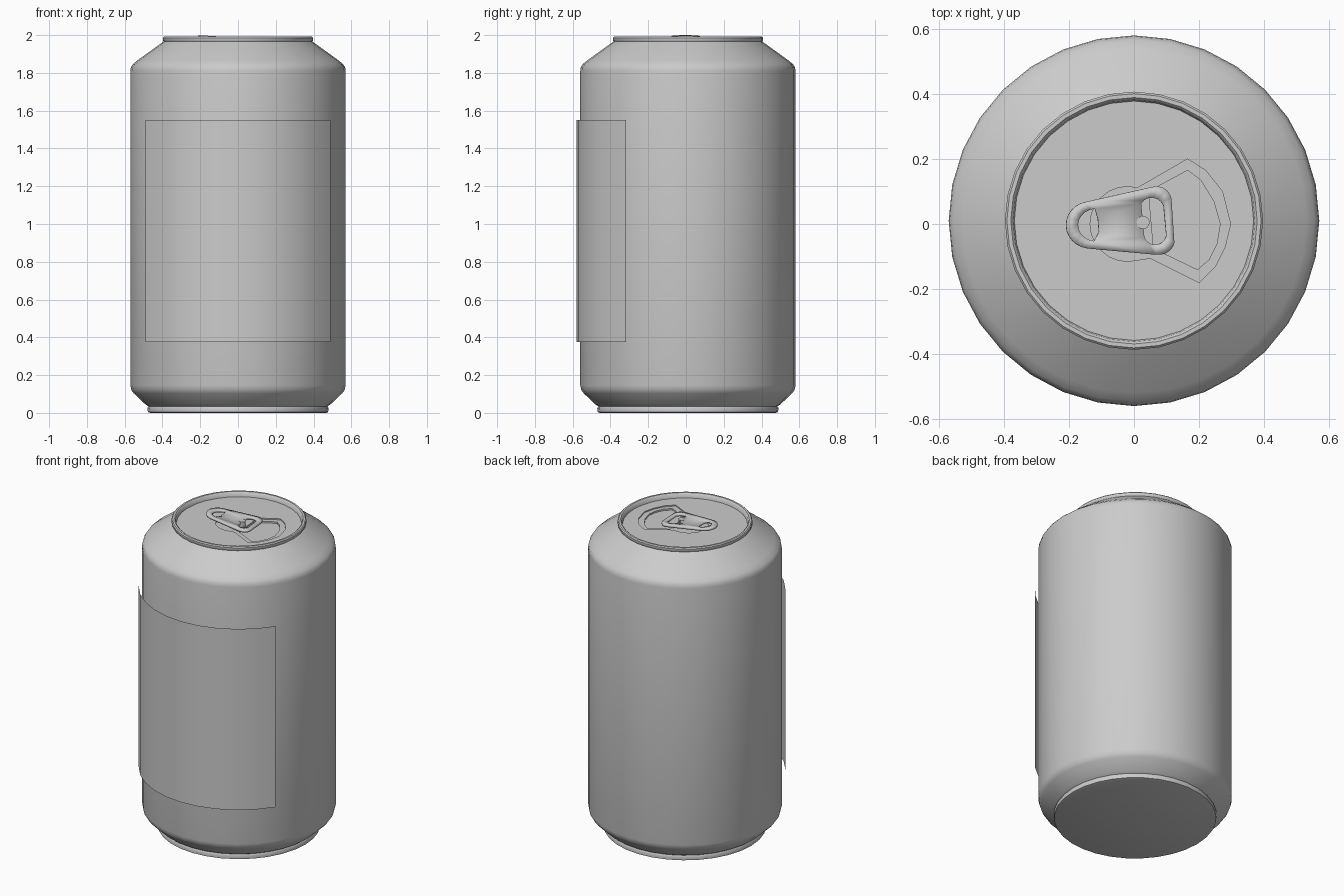
import bpy, bmesh, math
from math import cos, sin, radians, pi

if "Cube" in bpy.data.objects:
    bpy.data.objects.remove(bpy.data.objects["Cube"])

SIDES = 32
CY = 0.01            # can axis sits slightly behind the origin, the label in front

metal = bpy.data.materials.new("light_grey_metal")
metal.diffuse_color = (0.6, 0.6, 0.6, 1)
metal.use_nodes = True
metal.node_tree.nodes["Principled BSDF"].inputs["Base Color"].default_value = metal.diffuse_color


def finish(bm, name, angle=35):
    me = bpy.data.meshes.new(name)
    bm.to_mesh(me)
    bm.free()
    me.materials.append(metal)
    for p in me.polygons:
        p.use_smooth = True
    me.set_sharp_from_angle(angle=radians(angle))
    ob = bpy.data.objects.new(name, me)
    bpy.context.collection.objects.link(ob)
    return ob


def arc(cx, cy, rx, ry, a0, a1, n):
    return [(cx + rx * cos(radians(a0 + (a1 - a0) * i / n)),
             cy + ry * sin(radians(a0 + (a1 - a0) * i / n))) for i in range(n + 1)]


def loop_verts(bm, pts, z):
    return [bm.verts.new((x, y, z)) for x, y in pts]


def fill(bm, *loops):
    """Flat upward face between an outer loop and its hole loops."""
    edges = []
    for vs in loops:
        for a, b in zip(vs, vs[1:] + vs[:1]):
            edges.append(bm.edges.get((a, b)) or bm.edges.new((a, b)))
    res = bmesh.ops.triangle_fill(bm, use_beauty=True, edges=edges, normal=(0, 0, 1))
    for f in res["geom"]:
        if isinstance(f, bmesh.types.BMFace):
            f.normal_update()
            if f.normal.z < 0:
                f.normal_flip()


def wall(bm, lower, upper):
    n = len(lower)
    for i in range(n):
        j = (i + 1) % n
        bm.faces.new((lower[i], lower[j], upper[j], upper[i]))


def circle(r):
    return [(r * cos(2 * pi * i / SIDES), CY + r * sin(2 * pi * i / SIDES)) for i in range(SIDES)]


# Can body: revolved profile from the base to the inside of the rim
profile = [(0.465, 0), (0.477, 0.004), (0.48, 0.025), (0.474, 0.035), (0.49, 0.045),
           (0.552, 0.104), (0.564, 0.12), (0.57, 0.145), (0.57, 1.81), (0.567, 1.83),
           (0.556, 1.847), (0.53, 1.868), (0.405, 1.958), (0.393, 1.966), (0.397, 1.972),
           (0.397, 1.986), (0.391, 1.992), (0.379, 1.992), (0.372, 1.986), (0.368, 1.962)]
bm = bmesh.new()
rings = [loop_verts(bm, circle(r), z) for r, z in profile]
for lo, up in zip(rings, rings[1:]):
    wall(bm, lo, up)
bm.faces.new(rings[0][::-1])
finish(bm, "can_body", 40)

# Lid with a stepped recess and the mouth panel
recess = arc(-0.02, 0, 0.115, 0.115, 75, 285, 14) + [
    (0.05, -0.105), (0.2, -0.18), (0.25, -0.13), (0.28, -0.07), (0.297, 0),
    (0.272, 0.1), (0.22, 0.165), (0.165, 0.2), (0.03, 0.122)]
mouth = [(0.165, 0.165), (0.045, 0.1), (0.06, -0.075), (0.195, -0.14), (0.23, -0.11),
         (0.255, -0.06), (0.265, 0), (0.245, 0.07), (0.205, 0.135)]
bm = bmesh.new()
outer = loop_verts(bm, circle(0.368), 1.962)
rec_up, rec_lo = loop_verts(bm, recess, 1.962), loop_verts(bm, recess, 1.955)
mo_up, mo_lo = loop_verts(bm, mouth, 1.955), loop_verts(bm, mouth, 1.945)
fill(bm, outer, rec_up)
wall(bm, rec_up, rec_lo)
fill(bm, rec_lo, mo_up)
wall(bm, mo_up, mo_lo)
fill(bm, mo_lo)
finish(bm, "lid", 30)

# Pull tab: tapered plate with a finger hole and a rivet hole, raised at the finger end
tab = (arc(-0.132, -0.003, 0.077, 0.073, 100, 262, 12)
       + arc(0.075, -0.05, 0.05, 0.045, 262, 350, 5)
       + arc(0.07, 0.07, 0.046, 0.046, 10, 105, 5))
finger_hole = arc(-0.115, -0.003, 0.057, 0.05, 95, 262, 10) + [(-0.108, -0.025), (-0.111, 0.015)]
rivet_hole = (arc(0.055, 0.045, 0.038, 0.036, 20, 150, 6)
              + arc(0.065, -0.03, 0.035, 0.034, 200, 350, 6))
bm = bmesh.new()
fill(bm, *[loop_verts(bm, pts, 0) for pts in (tab, finger_hole, rivet_hole)])
for v in bm.verts:
    v.co.z = 2.0 - 0.065 * (v.co.x + 0.21)
ob = finish(bm, "pull_tab", 30)
mod = ob.modifiers.new("thickness", "SOLIDIFY")
mod.thickness = 0.014
mod.offset = -1

# Rivet holding the tab
bm = bmesh.new()
pts = arc(0.028, 0.005, 0.02, 0.02, 0, 337.5, 15)
lo, up = loop_verts(bm, pts, 1.952), loop_verts(bm, pts, 1.988)
wall(bm, lo, up)
bm.faces.new(up)
finish(bm, "rivet", 30)

# Label: curved sheet floating just off the front of the body
bm = bmesh.new()
pts = [(0.59 * sin(a), CY - 0.59 * cos(a))
       for a in (radians(11.25 * i) for i in range(-5, 6))]
lo, up = loop_verts(bm, pts, 0.375), loop_verts(bm, pts, 1.55)
for i in range(len(pts) - 1):
    bm.faces.new((lo[i], lo[i + 1], up[i + 1], up[i]))
finish(bm, "label")
